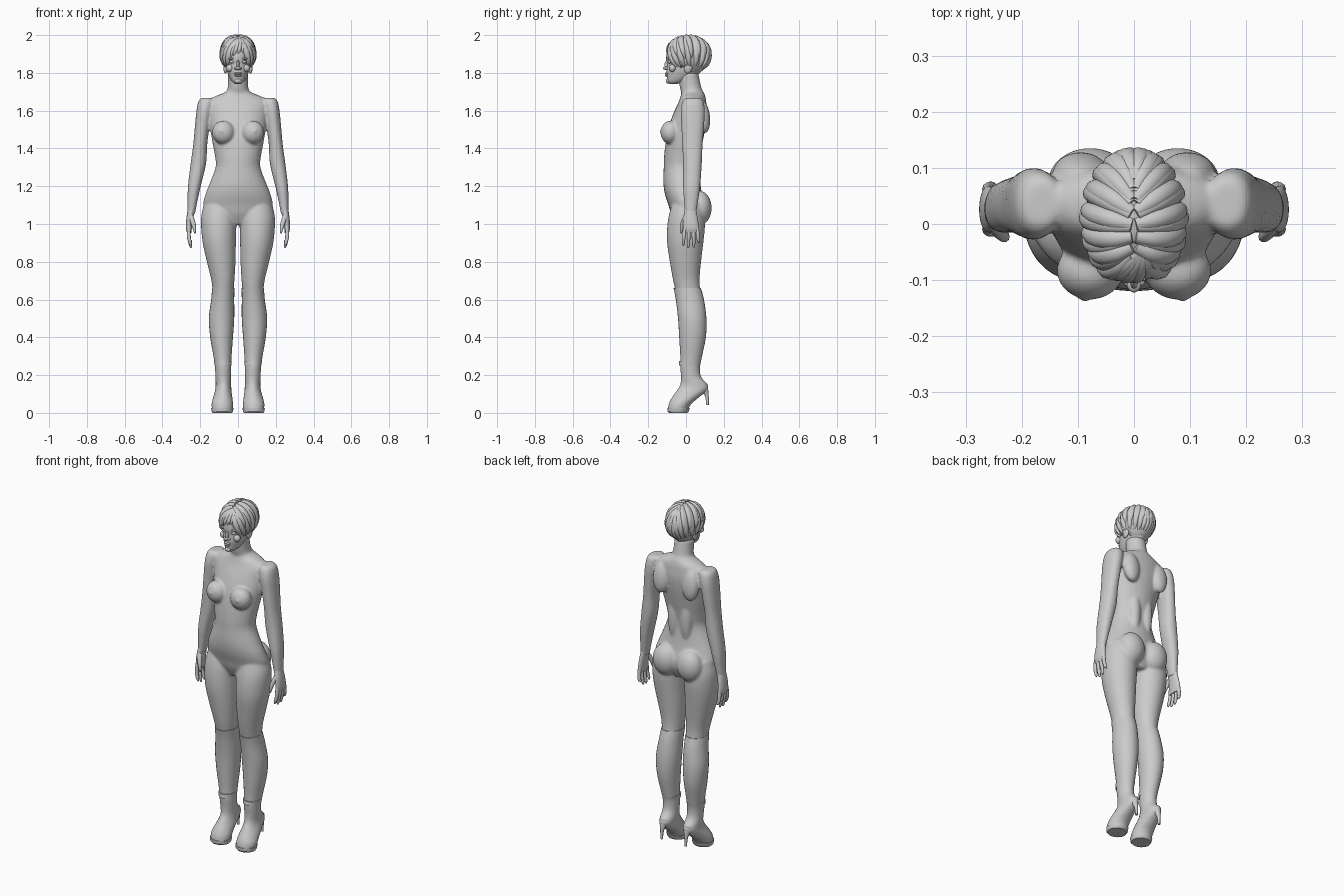
import bpy, bmesh, math
from mathutils import Vector, Matrix


def spline(rows, steps):
    """Catmull-Rom interpolation of section rows."""
    out = []
    for i in range(len(rows) - 1):
        p0, p1 = rows[max(i - 1, 0)], rows[i]
        p2, p3 = rows[i + 1], rows[min(i + 2, len(rows) - 1)]
        for k in range(steps):
            t = k / steps
            out.append([0.5 * (2 * b + (c - a) * t + (2 * a - 5 * b + 4 * c - d) * t * t
                               + (3 * b - a - 3 * c + d) * t ** 3)
                        for a, b, c, d in zip(p0, p1, p2, p3)])
    out.append(list(rows[-1]))
    return out


def loft(bm, rows, side=1, n=28, power=1.0, steps=4):
    """Rows are (z, centre x, half width, front y, back y)."""
    rings = []
    for z, cx, rx, yf, yb in spline(rows, steps):
        ring = []
        for k in range(n):
            a = 2 * math.pi * k / n
            c, s = math.cos(a), math.sin(a)
            c = math.copysign(abs(c) ** power, c)
            s = math.copysign(abs(s) ** power, s)
            ring.append(bm.verts.new((side * (cx + rx * c), (yf + yb) / 2 + (yb - yf) / 2 * s, z)))
        rings.append(ring)
    for a, b in zip(rings, rings[1:]):
        for k in range(n):
            bm.faces.new((a[k], a[(k + 1) % n], b[(k + 1) % n], b[k]))
    bm.faces.new(rings[0])
    bm.faces.new(rings[-1])


def ball(bm, loc, size, rot=0.0):
    m = Matrix.Translation(loc) @ Matrix.Rotation(rot, 4, 'X') @ Matrix.Diagonal((*size, 1))
    bmesh.ops.create_uvsphere(bm, u_segments=24, v_segments=16, radius=1, matrix=m)


def finish(bm, name, angle=50):
    bmesh.ops.recalc_face_normals(bm, faces=bm.faces)
    me = bpy.data.meshes.new(name)
    bm.to_mesh(me)
    bm.free()
    ob = bpy.data.objects.new(name, me)
    bpy.context.collection.objects.link(ob)
    bpy.ops.object.select_all(action='DESELECT')
    ob.select_set(True)
    bpy.context.view_layer.objects.active = ob
    bpy.ops.object.shade_smooth_by_angle(angle=math.radians(angle))
    return ob


def tubes(name, paths):
    """Each path is a list of (point, radius)."""
    cu = bpy.data.curves.new(name, 'CURVE')
    cu.dimensions, cu.bevel_depth, cu.bevel_resolution = '3D', 1.0, 3
    cu.use_fill_caps, cu.resolution_u = True, 5
    for path in paths:
        sp = cu.splines.new('NURBS')
        sp.points.add(len(path) - 1)
        for q, (p, r) in zip(sp.points, path):
            q.co, q.radius = (*p, 1), r
        sp.order_u, sp.use_endpoint_u = 3, True
    ob = bpy.data.objects.new(name, cu)
    bpy.context.collection.objects.link(ob)
    return ob


# Body: torso, arms and thighs fused into one skin
bm = bmesh.new()
loft(bm, [(.995, 0, .06, -.05, .07), (1.05, 0, .165, -.078, .095), (1.10, 0, .185, -.093, .1),
          (1.16, 0, .172, -.112, .085), (1.22, 0, .148, -.12, .075), (1.30, 0, .119, -.118, .068),
          (1.36, 0, .122, -.116, .075), (1.44, 0, .137, -.107, .09), (1.52, 0, .15, -.09, .105),
          (1.59, 0, .158, -.065, .112), (1.64, 0, .165, -.042, .108), (1.672, 0, .13, -.03, .103),
          (1.695, 0, .075, -.025, .095), (1.72, 0, .055, -.032, .082), (1.80, 0, .053, -.045, .065)])
thigh = [(1.12, .095, .08, -.07, .085), (1.05, .1, .094, -.09, .098), (.98, .102, .093, -.1, .1),
         (.9, .099, .088, -.1, .092), (.8, .089, .076, -.086, .08), (.7, .08, .061, -.068, .072),
         (.61, .078, .053, -.048, .08)]
arm = [(1.668, .165, .028, .0, .075), (1.65, .169, .041, -.018, .092), (1.60, .178, .042, -.028, .1),
       (1.52, .189, .039, -.025, .096), (1.42, .2, .037, -.02, .088), (1.32, .21, .041, -.016, .084),
       (1.2, .231, .034, -.016, .075), (1.12, .241, .026, -.011, .064), (1.05, .248, .02, -.005, .053)]
for s in (-1, 1):
    loft(bm, thigh, s)
    loft(bm, arm, s, power=.9)
    ball(bm, (s * .078, .073, 1.085), (.076, .063, .09))           # buttock
    ball(bm, (s * .078, -.083, 1.485), (.06, .052, .062))          # breast
    ball(bm, (s * .088, -.131, 1.49), (.01, .009, .01))
    ball(bm, (s * .095, .09, 1.57), (.05, .037, .09), .12)         # shoulder blade
    ball(bm, (s * .04, .05, 1.34), (.035, .034, .14))              # lower back muscle
body = finish(bm, "body")
rm = body.modifiers.new("fuse", 'REMESH')
rm.mode, rm.voxel_size, rm.use_smooth_shade = 'VOXEL', .0065, True
sm = body.modifiers.new("soften", 'SMOOTH')
sm.factor, sm.iterations = .5, 7

for s, side in ((-1, "right"), (1, "left")):
    # Palm
    bm = bmesh.new()
    loft(bm, [(1.08, .246, .02, -.006, .054), (1.03, .255, .018, -.014, .062),
              (.98, .26, .016, -.015, .068), (.952, .258, .011, -.011, .064)], s)
    finish(bm, side + "_palm")
    # Fingers and thumb
    hand = []
    for y, tip, dy in ((-.006, .885, -.008), (.016, .872, -.003), (.038, .876, .003), (.058, .9, .009)):
        hand.append([((s * .259, y, .985), .010), ((s * .262, y + dy * .5, .94), .0105),
                     ((s * .256, y + dy, .91), .009), ((s * .25, y + dy, tip + .008), .008),
                     ((s * .249, y + dy, tip), .003)])
    hand.append([((s * .25, 0, 1.04), .014), ((s * .238, -.016, 1.01), .013),
                 ((s * .23, -.024, .975), .010), ((s * .228, -.026, .95), .004)])
    tubes(side + "_fingers", hand)

    # High-heeled boot
    bm = bmesh.new()
    loft(bm, [(.662, .078, .059, -.066, .078), (.6, .081, .061, -.054, .095), (.5, .087, .067, -.042, .108),
              (.4, .087, .06, -.036, .105), (.3, .082, .048, -.03, .085), (.24, .079, .043, -.03, .074),
              (.19, .078, .041, -.026, .08), (.15, .077, .041, -.03, .113), (.12, .078, .043, -.047, .112),
              (.08, .081, .051, -.075, .065), (.05, .083, .056, -.09, .03), (.022, .083, .055, -.095, .012)],
         s)
    finish(bm, side + "_boot")
    bm = bmesh.new()
    loft(bm, [(.252, .079, .044, -.038, .074), (.275, .08, .047, -.036, .08)], s, steps=1)
    finish(bm, side + "_boot_ankle_fold")
    bm = bmesh.new()
    loft(bm, [(0, .083, .052, -.09, .008), (.008, .083, .057, -.097, .015), (.026, .083, .059, -.098, .02)],
         s, steps=1)
    finish(bm, side + "_boot_sole", 30)
    tubes(side + "_boot_heel", [[((s * .078, .088, .145), .028), ((s * .078, .104, .115), .017),
                                 ((s * .078, .113, .085), .008), ((s * .078, .114, .042), .007)]])

# Head with facial features
bm = bmesh.new()
loft(bm, [(1.742, 0, .016, -.086, -.045), (1.755, 0, .032, -.099, .0), (1.78, 0, .047, -.102, .05),
          (1.81, 0, .058, -.104, .08), (1.845, 0, .064, -.1, .095), (1.88, 0, .068, -.105, .105),
          (1.93, 0, .07, -.096, .105), (1.97, 0, .055, -.07, .085), (1.988, 0, .03, -.03, .05)])
ball(bm, (0, -.1, 1.797), (.021, .012, .006))                      # upper lip
ball(bm, (0, -.099, 1.786), (.018, .012, .007))                    # lower lip
ball(bm, (0, -.095, 1.757), (.017, .012, .013))                    # chin
ball(bm, (0, -.106, 1.825), (.013, .016, .009))                    # nose tip
ball(bm, (0, -.098, 1.845), (.008, .016, .03), -.25)               # nose bridge
for s in (-1, 1):
    ball(bm, (s * .012, -.101, 1.823), (.008, .01, .007))          # nostril
    ball(bm, (s * .03, -.085, 1.858), (.014, .012, .008))          # eye
    ball(bm, (s * .031, -.086, 1.876), (.021, .012, .006))         # brow
    ball(bm, (s * .043, -.072, 1.825), (.02, .018, .02))           # cheek
    ball(bm, (s * .066, .012, 1.83), (.012, .022, .033), -.2)      # ear
finish(bm, "head")

# Hair cap, opened at the face and nape
centre, size = Vector((0, .01, 1.89)), Vector((.087, .115, .106))
bm = bmesh.new()
ball(bm, centre, size)
drop = [v for v in bm.verts if v.co.z < 1.79 or (v.co.y < -.05 and v.co.z < 1.89)
        or (v.co.y < .02 and v.co.z < 1.83)]
bmesh.ops.delete(bm, geom=drop, context='VERTS')
cap = finish(bm, "hair_cap")
cap.modifiers.new("thickness", 'SOLIDIFY').thickness = .012


def lock(start, end, r, n=7):
    """Tapered strand sweeping over the cap between two directions."""
    a, b = Vector(start).normalized(), Vector(end).normalized()
    path = []
    for k in range(n):
        t = k / (n - 1)
        d = a.slerp(b, t)
        p = centre + Vector([d[i] * size[i] for i in range(3)]) * .965
        path.append((p, r * (.2 + .8 * math.sin(math.pi * min(1, t * .85 + .12)) ** .7) if k < n - 1 else .002))
    return path


locks = []
for s in (-1, 1):
    # Side and back locks falling from the centre parting
    for k in range(9):
        f = k / 8
        a = math.radians(-38 + 122 * f)
        locks.append(lock((s * .06, -.7 + 1.5 * f, 1), (s * math.cos(a), math.sin(a), -.75 - .35 * f), .018))
    # Shorter upper layer
    for k in range(7):
        f = k / 6
        a = math.radians(-25 + 105 * f)
        locks.append(lock((s * .03, -.5 + 1.2 * f, 1), (s * math.cos(a), math.sin(a), -.1 - .25 * f), .02))
# Fringe swept across the forehead
for x, z in ((-.75, -.3), (-.5, -.12), (-.25, .0), (0, .08), (.25, .15), (.5, .05), (.75, -.25)):
    locks.append(lock((.25, -.45, 1), (x, -.85, z), .015))
tubes("hair_locks", locks)
